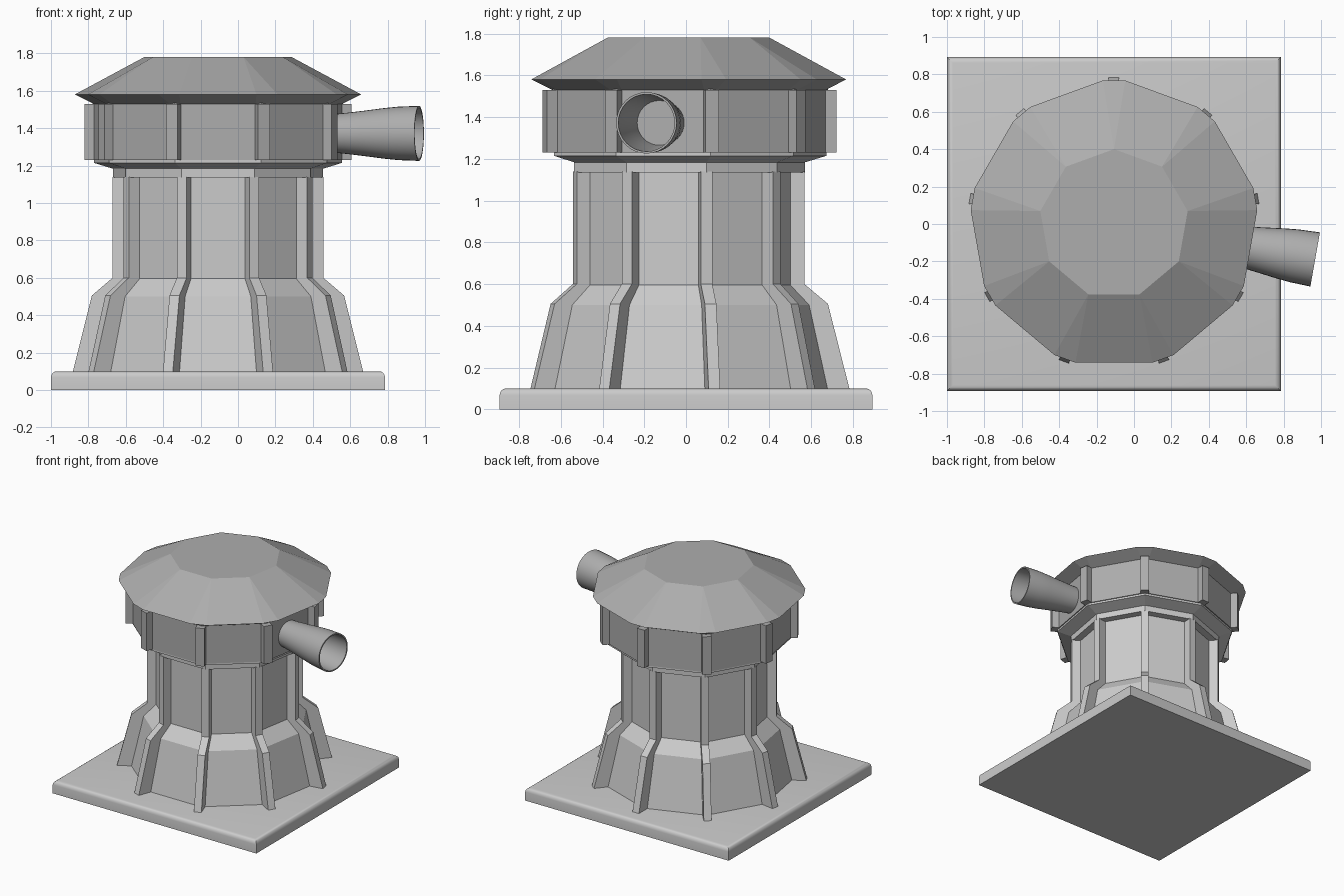
import bpy, bmesh
from math import cos, sin, radians
from mathutils import Vector, Matrix

if "Cube" in bpy.data.objects:
    bpy.data.objects.remove(bpy.data.objects["Cube"])

CX = -0.107          # tower axis
ANGLES = [radians(90 + 40 * k) for k in range(9)]

dark = bpy.data.materials.new("dark_grey")
dark.diffuse_color = (0.42, 0.42, 0.42, 1)
dark.use_nodes = True
dark.node_tree.nodes["Principled BSDF"].inputs["Base Color"].default_value = dark.diffuse_color


def finish(name, bm, mat=None):
    bmesh.ops.recalc_face_normals(bm, faces=bm.faces)
    me = bpy.data.meshes.new(name)
    bm.to_mesh(me)
    bm.free()
    ob = bpy.data.objects.new(name, me)
    bpy.context.collection.objects.link(ob)
    if mat:
        me.materials.append(mat)
    return ob


def polar(r, off, a, z):
    return Vector((CX + r * cos(a) - off * sin(a), r * sin(a) + off * cos(a), z))


def smooth(ob):
    bpy.ops.object.select_all(action='DESELECT')
    ob.select_set(True)
    bpy.context.view_layer.objects.active = ob
    bpy.ops.object.shade_smooth_by_angle(angle=radians(35))


def nonagon_loft(name, rings, mat=None):
    """Rings of (corner radius, z, half width of the cut corner)."""
    bm = bmesh.new()
    loops = [[bm.verts.new(polar(r, s * w, a, z)) for a in ANGLES for s in (-1, 1)]
             for r, z, w in rings]
    for lo, hi in zip(loops, loops[1:]):
        for i in range(18):
            j = (i + 1) % 18
            bm.faces.new((lo[i], lo[j], hi[j], hi[i]))
    bm.faces.new(loops[0])
    bm.faces.new(loops[-1])
    bmesh.ops.remove_doubles(bm, verts=bm.verts, dist=1e-4)
    return finish(name, bm, mat)


def corner_ribs(name, profile, half, mat=None):
    """Extrude an (r, z) profile sideways at each of the nine corners."""
    bm = bmesh.new()
    n = len(profile)
    for a in ANGLES:
        left = [bm.verts.new(polar(r, -half, a, z)) for r, z in profile]
        right = [bm.verts.new(polar(r, half, a, z)) for r, z in profile]
        bm.faces.new(left)
        bm.faces.new(right[::-1])
        for i in range(n):
            j = (i + 1) % n
            bm.faces.new((left[i], right[i], right[j], left[j]))
    return finish(name, bm, mat)


# Square base slab with rounded top edges
bm = bmesh.new()
bmesh.ops.create_cube(bm, size=1, matrix=Matrix.Translation((CX, 0, 0.05))
                      @ Matrix.Diagonal((1.786, 1.786, 0.1, 1)))
top_edges = [e for e in bm.edges if all(v.co.z > 0.09 for v in e.verts)]
bmesh.ops.bevel(bm, geom=top_edges, offset=0.032, segments=4, profile=0.5,
                affect='EDGES')
smooth(finish("base_slab", bm))

# Tower body, its buttress ribs and the collar above
nonagon_loft("tower_body", [(0.69, 0.09, 0), (0.60, 0.50, 0),
                            (0.51, 0.595, 0), (0.51, 1.15, 0)])
corner_ribs("tower_ribs", [(0.60, 0.09), (0.785, 0.09), (0.68, 0.505), (0.567, 0.60),
                           (0.567, 1.14), (0.46, 1.14), (0.46, 0.58), (0.52, 0.48)], 0.028)
nonagon_loft("collar", [(0.57, 1.135, 0), (0.57, 1.183, 0),
                        (0.672, 1.214, 0), (0.672, 1.235, 0)])

# Turret drum with corner ribs
nonagon_loft("turret_drum", [(0.68, 1.23, 0), (0.68, 1.54, 0)], dark)
corner_ribs("turret_ribs", [(0.64, 1.23), (0.72, 1.23), (0.72, 1.53), (0.64, 1.53)],
            0.033, dark)

# Roof with clipped corners
nonagon_loft("roof", [(0.67, 1.53, 0.03), (0.767, 1.58, 0.06), (0.40, 1.78, 0)], dark)

# Flared hollow barrel pointing out of one turret face
profile = [(0.60, 0.100), (0.70, 0.110), (0.80, 0.122), (0.90, 0.135), (0.98, 0.143),
           (1.092, 0.147), (1.092, 0.137), (0.98, 0.133), (0.86, 0.121), (0.74, 0.107)]
bm = bmesh.new()
SEG, aim = 32, radians(-10)
rings = []
for d, r in profile:
    rings.append([bm.verts.new(polar(d, r * cos(t), aim, 1.372 + r * sin(t)))
                  for t in (radians(360 * i / SEG) for i in range(SEG))])
for lo, hi in zip(rings, rings[1:]):
    for i in range(SEG):
        j = (i + 1) % SEG
        bm.faces.new((lo[i], lo[j], hi[j], hi[i]))
bm.faces.new(rings[0])
bm.faces.new(rings[-1])
smooth(finish("barrel", bm, dark))
